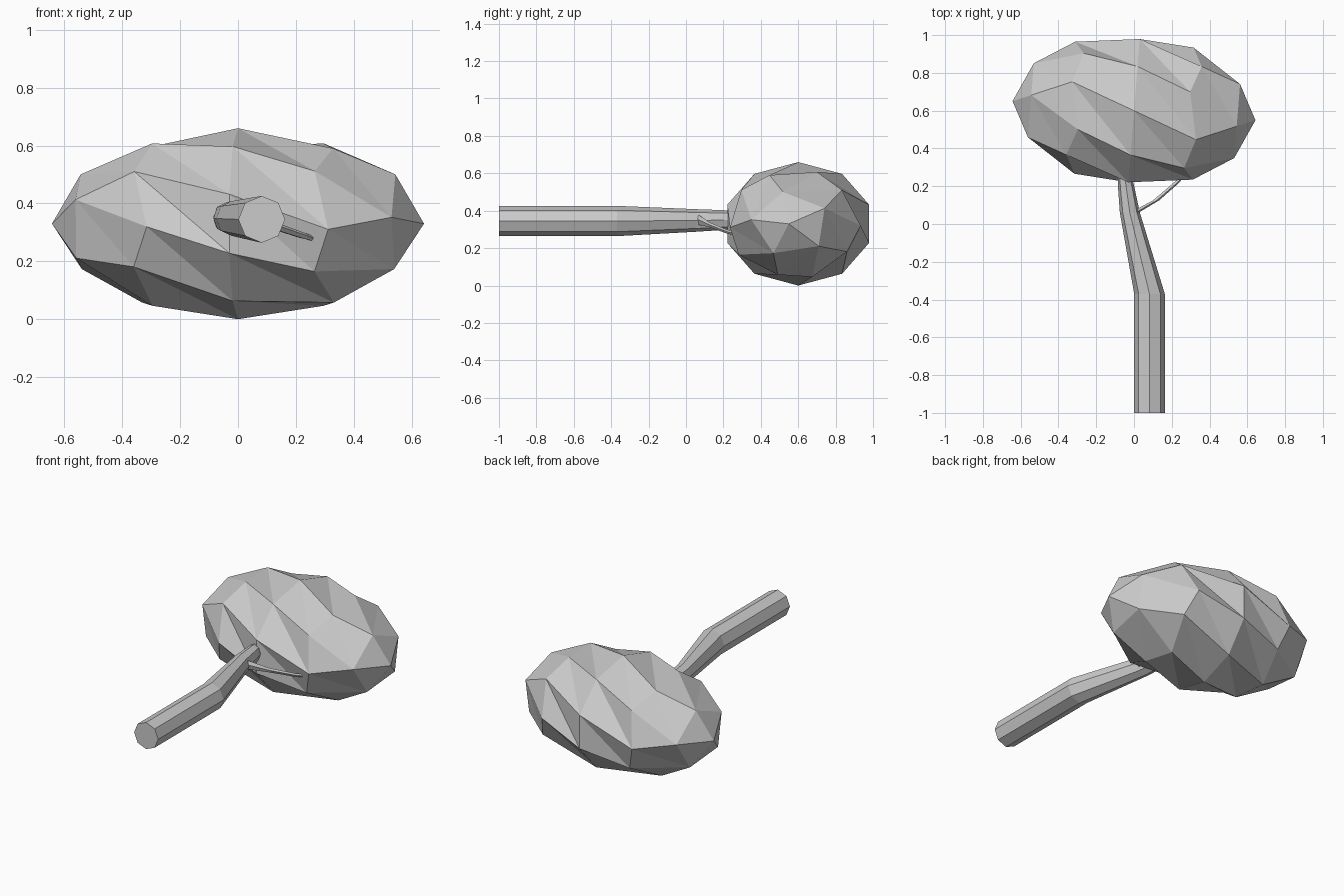
import bpy, bmesh
from math import pi, sin, cos, radians
from mathutils import Vector, Matrix

if "Cube" in bpy.data.objects:
    bpy.data.objects.remove(bpy.data.objects["Cube"])


def finish(name, bm):
    bmesh.ops.recalc_face_normals(bm, faces=bm.faces)
    me = bpy.data.meshes.new(name)
    bm.to_mesh(me)
    bm.free()
    ob = bpy.data.objects.new(name, me)
    bpy.context.collection.objects.link(ob)
    return ob


def tube(name, stations, sides):
    """Loft rings facing y; each station is (x, y, z, radius_x, radius_z)."""
    bm = bmesh.new()
    rings = []
    for x, y, z, rx, rz in stations:
        rings.append([bm.verts.new((x + rx * cos(2 * pi * i / sides), y,
                                    z + rz * sin(2 * pi * i / sides)))
                      for i in range(sides)])
    for a, b in zip(rings, rings[1:]):
        for i in range(sides):
            j = (i + 1) % sides
            bm.faces.new((a[i], a[j], b[j], b[i]))
    bm.faces.new(rings[0])
    bm.faces.new(rings[-1])
    return finish(name, bm)


# Foliage: icosphere with its pole along x, twisted along x, then stretched
bm = bmesh.new()
bmesh.ops.create_icosphere(bm, subdivisions=2, radius=1)
turn = Matrix.Rotation(radians(-4.5), 3, 'Z')
for v in bm.verts:
    x, y, z = v.co.z, -v.co.x, -v.co.y
    t = radians(76) * x
    y, z = y * cos(t) - z * sin(t), y * sin(t) + z * cos(t)
    v.co = turn @ Vector((x * 0.645, y * 0.4, z * 0.33)) + Vector((0, 0.6, 0.33))
finish("foliage", bm)

# Trunk: straight lower part, then leaning and tapering into the foliage
tube("trunk", [(0.082, -1.0, 0.345, 0.081, 0.081),
               (0.082, -0.37, 0.345, 0.081, 0.081),
               (-0.022, 0.06, 0.348, 0.053, 0.06),
               (-0.042, 0.2, 0.35, 0.043, 0.053),
               (-0.06, 0.34, 0.352, 0.025, 0.04)], 8)

# Side branch: thin, bent, running from the trunk into the foliage
tube("branch", [(0.0, 0.06, 0.355, 0.025, 0.03),
                (0.115, 0.125, 0.325, 0.018, 0.014),
                (0.225, 0.22, 0.288, 0.016, 0.011),
                (0.27, 0.27, 0.275, 0.008, 0.008)], 5)
